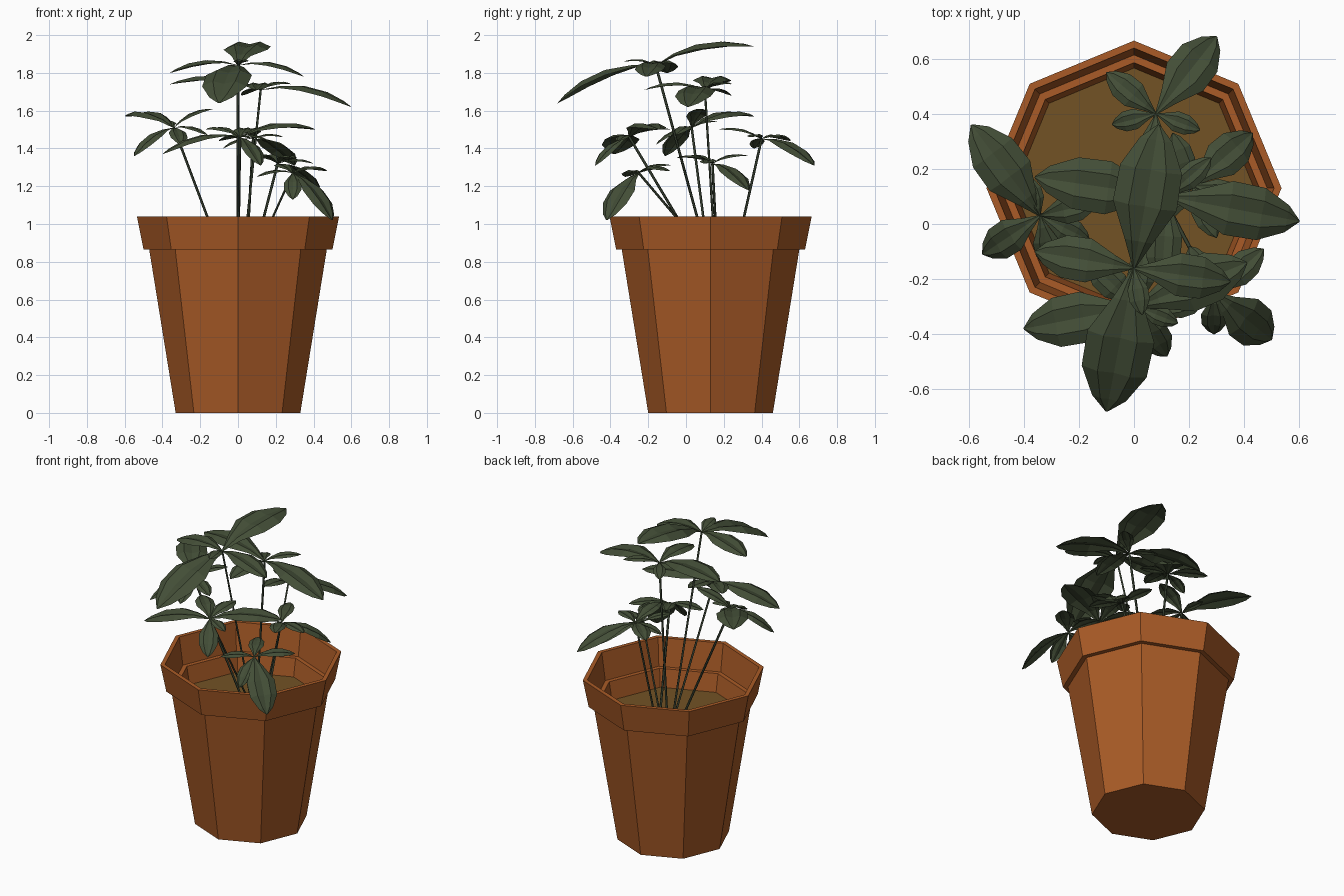
import bpy, bmesh, math
from mathutils import Vector

if "Cube" in bpy.data.objects:
    bpy.data.objects.remove(bpy.data.objects["Cube"])


def material(name, rgb):
    m = bpy.data.materials.new(name)
    m.diffuse_color = (*rgb, 1)
    m.use_nodes = True
    m.node_tree.nodes["Principled BSDF"].inputs["Base Color"].default_value = m.diffuse_color
    return m


TERRACOTTA = material("terracotta", (0.40, 0.105, 0.020))
SOIL = material("soil", (0.17, 0.085, 0.018))
LEAF = material("leaf green", (0.056, 0.076, 0.038))
STEM = material("stem green", (0.035, 0.048, 0.028))
CENTRE_Y = 0.13


def finish(bm, name, mat):
    me = bpy.data.meshes.new(name)
    bm.to_mesh(me)
    bm.free()
    me.materials.append(mat)
    ob = bpy.data.objects.new(name, me)
    bpy.context.collection.objects.link(ob)
    return ob


def octagon(bm, r, z):
    return [bm.verts.new((r * math.cos(i * math.pi / 4),
                          CENTRE_Y + r * math.sin(i * math.pi / 4), z)) for i in range(8)]


# Pot: octagonal rings from the base, over the collar and down the inside
bm = bmesh.new()
profile = [(0.33, 0), (0.47, 0.865), (0.50, 0.865), (0.535, 1.04),
           (0.508, 1.04), (0.483, 0.865), (0.455, 0.865), (0.435, 0.75)]
rings = [octagon(bm, r, z) for r, z in profile]
bm.faces.new(rings[0][::-1])
for a, b in zip(rings, rings[1:]):
    for i in range(8):
        j = (i + 1) % 8
        bm.faces.new((a[i], a[j], b[j], b[i]))
finish(bm, "pot", TERRACOTTA)

# Soil
bm = bmesh.new()
bm.faces.new(octagon(bm, 0.436, 0.752))
finish(bm, "soil", SOIL)


def add_leaf(bm, base, tip, ratio):
    """Arched, creased leaf running from base to tip."""
    base, tip = Vector(base), Vector(tip)
    run = tip - base
    length = run.length
    side = run.cross(Vector((0, 0, 1))).normalized()
    up = side.cross(run).normalized()
    rows = []
    for t, w in ((0, .04), (.2, .42), (.45, .95), (.7, .92), (.9, .48), (1, .03)):
        half = w * ratio * length / 2
        mid = base + run * t + up * (0.12 * length * 4 * t * (1 - t))
        rows.append([bm.verts.new(mid + side * u * half + up * h * half)
                     for u, h in ((-1, -.22), (-.5, .02), (0, -.10), (.5, .02), (1, -.22))])
    for a, b in zip(rows, rows[1:]):
        for i in range(4):
            bm.faces.new((a[i], b[i], b[i + 1], a[i + 1]))


def plant(name, root, head, tips, ratio=0.45):
    # Thin straight stem
    curve = bpy.data.curves.new(name + "_stem", 'CURVE')
    curve.dimensions = '3D'
    curve.bevel_depth = 0.007
    curve.bevel_resolution = 0
    s = curve.splines.new('POLY')
    s.points.add(1)
    s.points[0].co = (*root, 0.74, 1)
    s.points[1].co = (*head, 1)
    curve.materials.append(STEM)
    ob = bpy.data.objects.new(name + "_stem", curve)
    bpy.context.collection.objects.link(ob)
    # Rosette of leaves
    bm = bmesh.new()
    for tip in tips:
        add_leaf(bm, head, tip, ratio)
    finish(bm, name + "_leaves", LEAF)


plant("tall_sprig", (0, 0.14), (0, -0.16, 1.84),
      [(0.09, 0.36, 1.94), (-0.10, -0.68, 1.64), (0.35, -0.21, 1.78),
       (-0.36, -0.10, 1.80), (0.03, -0.33, 1.86)], 0.46)
plant("upper_sprig", (0.02, 0.16), (0.12, 0.10, 1.71),
      [(0.60, 0.01, 1.62), (-0.36, 0.17, 1.74), (0.28, 0.24, 1.74),
       (0.10, -0.22, 1.71), (0.02, 0.24, 1.68)], 0.42)
plant("left_sprig", (-0.05, 0.13), (-0.34, 0.03, 1.51),
      [(-0.59, 0.36, 1.57), (-0.55, -0.11, 1.36), (-0.13, 0.08, 1.61),
       (-0.30, -0.16, 1.42), (-0.16, -0.06, 1.47), (-0.38, 0.17, 1.54)], 0.46)
plant("back_sprig", (0.04, 0.24), (0.08, 0.40, 1.45),
      [(0.30, 0.68, 1.31), (-0.10, 0.55, 1.44), (0.24, 0.34, 1.46),
       (0.06, 0.17, 1.50), (-0.08, 0.36, 1.40)], 0.46)
plant("front_sprig", (0, 0.13), (0.01, -0.30, 1.46),
      [(0.41, -0.14, 1.50), (-0.40, -0.38, 1.37), (0.12, -0.48, 1.31),
       (-0.17, -0.13, 1.50), (0.16, -0.36, 1.44), (0.04, -0.08, 1.50)], 0.46)
plant("low_sprig", (0.05, 0.20), (0.29, -0.25, 1.27),
      [(0.50, -0.42, 1.02), (0.47, -0.09, 1.28), (0.10, -0.32, 1.25),
       (0.29, -0.40, 1.13), (0.20, -0.08, 1.31)], 0.48)
plant("right_sprig", (0.06, 0.17), (0.21, 0.14, 1.32),
      [(0.43, 0.33, 1.18), (0.30, -0.05, 1.35), (0.09, 0.02, 1.36),
       (0.14, 0.33, 1.36), (0.40, 0.10, 1.32)], 0.46)
